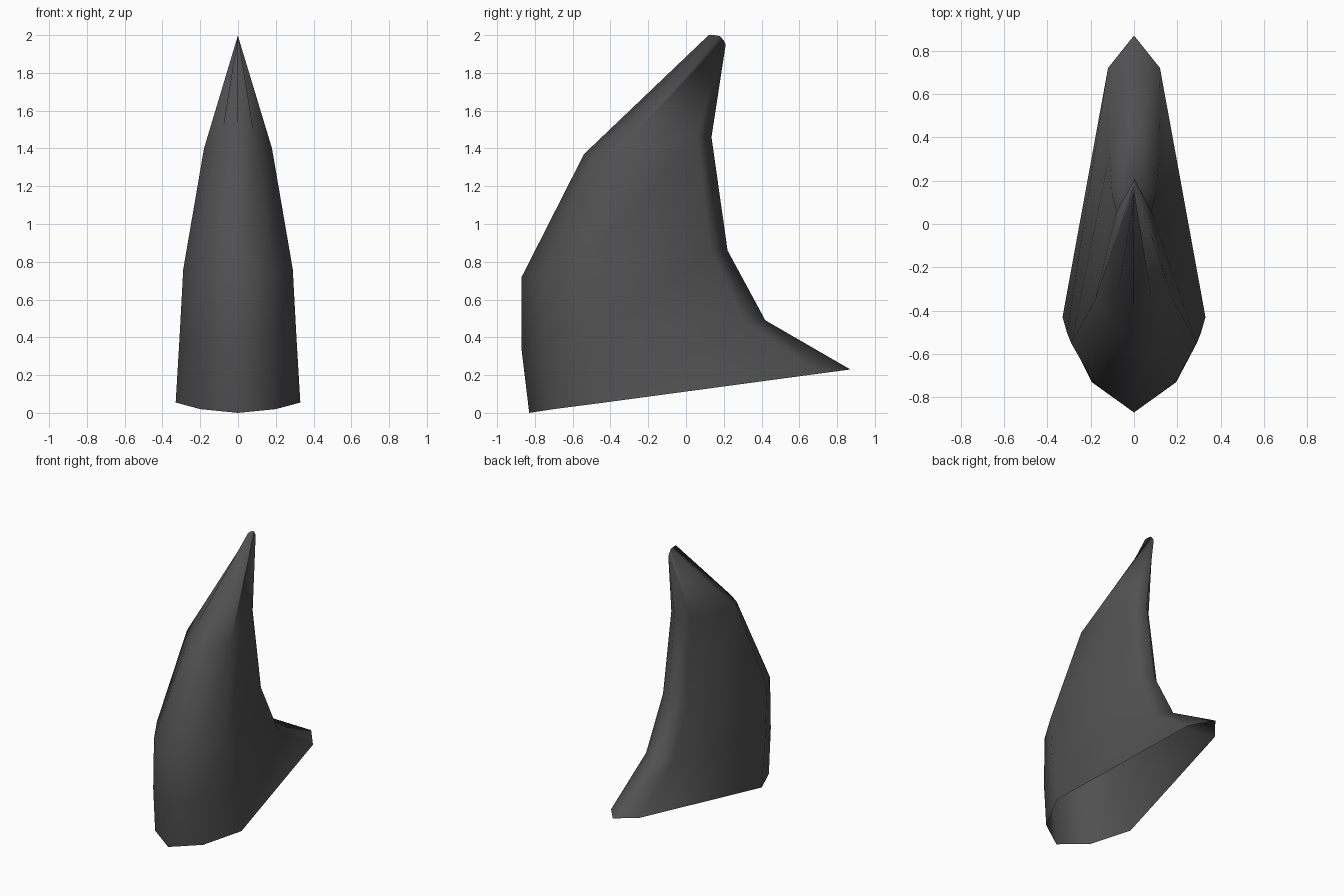
import bpy
import bmesh

if "Cube" in bpy.data.objects:
    bpy.data.objects.remove(bpy.data.objects["Cube"])

# Half cross-sections from base to tip: leading edge, front shoulder,
# widest point, rear shoulder, trailing edge
SECTIONS = [
    [(0, -.83, 0), (.2, -.70, .02), (.33, -.43, .055), (.12, .72, .21), (0, .87, .23)],
    [(0, -.87, .33), (.195, -.73, .35), (.31, -.50, .39), (.115, .31, .48), (0, .42, .49)],
    [(0, -.87, .72), (.185, -.735, .73), (.29, -.55, .76), (.10, .13, .86), (0, .22, .86)],
    [(0, -.54, 1.37), (.10, -.46, 1.38), (.18, -.35, 1.40), (.08, .06, 1.46), (0, .135, 1.46)],
    [(0, .12, 2.0), (0, .15, 2.0), (0, .18, 1.995), (0, .20, 1.97), (0, .21, 1.95)],
]

grey = bpy.data.materials.new("dark_grey")
grey.diffuse_color = (.08, .08, .08, 1)
grey.use_nodes = True
grey.node_tree.nodes["Principled BSDF"].inputs["Base Color"].default_value = grey.diffuse_color

# Hollow fin: loft mirrored sections, leaving the slanted base open
bm = bmesh.new()
rings = []
for section in SECTIONS:
    mirrored = [(-x, y, z) for x, y, z in section[-2:0:-1]]
    rings.append([bm.verts.new(p) for p in section + mirrored])
for low, high in zip(rings, rings[1:]):
    for i in range(len(low)):
        j = (i + 1) % len(low)
        bm.faces.new((low[i], low[j], high[j], high[i]))

# Close the tip into a single ridge
bmesh.ops.remove_doubles(bm, verts=bm.verts[:], dist=.0001)
for face in bm.faces:
    face.smooth = True
mesh = bpy.data.meshes.new("fin")
bm.to_mesh(mesh)
bm.free()
mesh.materials.append(grey)
bpy.context.collection.objects.link(bpy.data.objects.new("fin", mesh))
